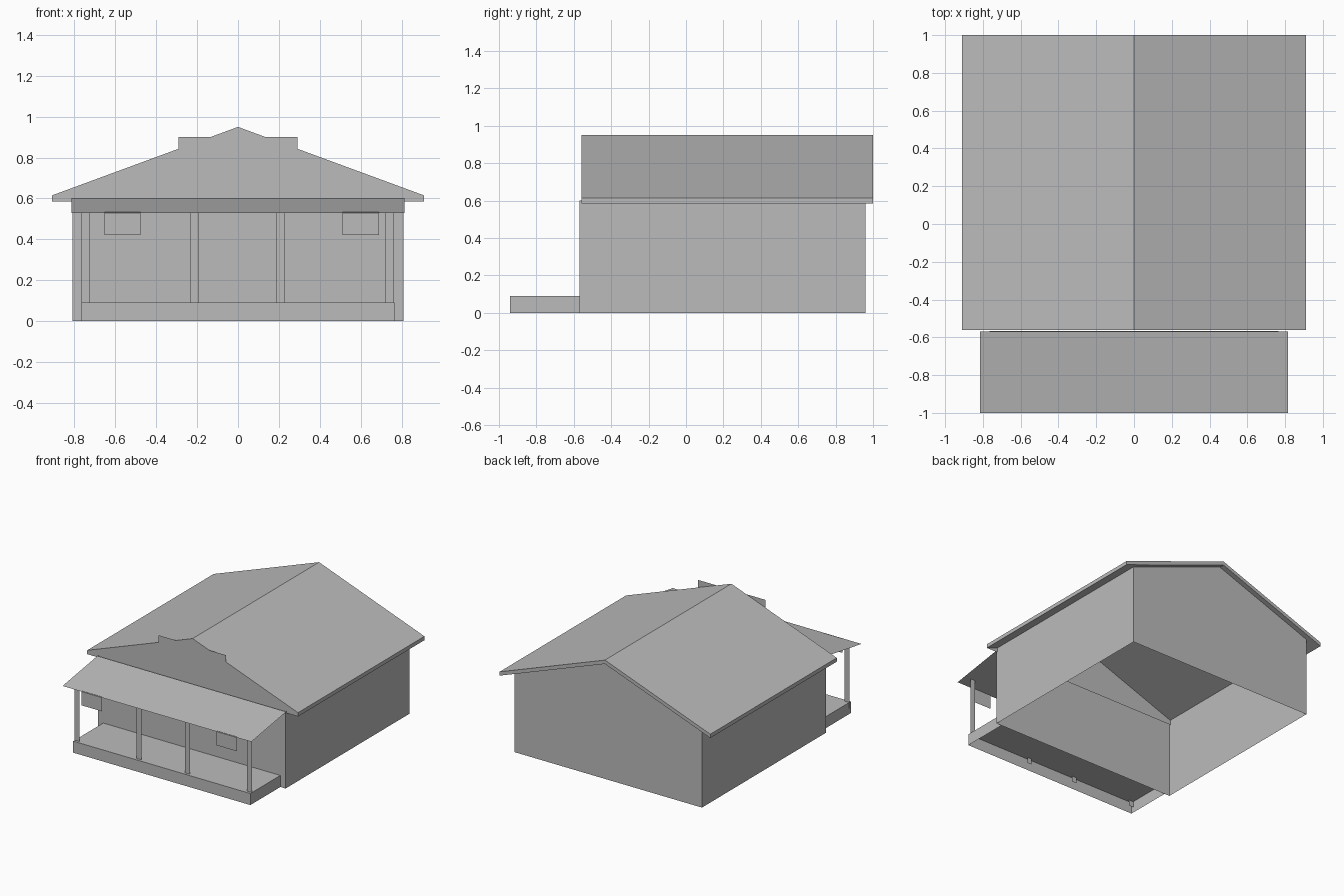
import bpy

cube = bpy.data.objects.get("Cube")
if cube:
    bpy.data.objects.remove(cube, do_unlink=True)

grey = bpy.data.materials.new("plain_grey")
grey.use_nodes = True
COLOUR = (0.5, 0.5, 0.5, 1)
grey.diffuse_color = COLOUR
grey.node_tree.nodes["Principled BSDF"].inputs["Base Color"].default_value = COLOUR


def make(name, verts, faces):
    mesh = bpy.data.meshes.new(name)
    mesh.from_pydata(verts, [], faces)
    mesh.materials.append(grey)
    obj = bpy.data.objects.new(name, mesh)
    bpy.context.collection.objects.link(obj)
    return obj


def panel(name, outline, y):
    """Flat upright sheet facing the front, from an (x, z) outline."""
    return make(name, [(x, y, z) for x, z in outline], [range(len(outline))])


def rect(x0, x1, z0, z1):
    return [(x0, z0), (x1, z0), (x1, z1), (x0, z1)]


def extrude(name, outline, y0, y1, caps=True, skip=()):
    """Sweep an (x, z) outline along y; skip leaves out numbered sides."""
    n = len(outline)
    verts = [(x, y, z) for y in (y0, y1) for x, z in outline]
    faces = [(i, i + n, (i + 1) % n + n, (i + 1) % n)
             for i in range(n) if i not in skip]
    if caps:
        faces += [range(n), range(2 * n - 1, n - 1, -1)]
    return make(name, verts, faces)


WALL_X, WALL_TOP = 0.81, 0.6
FRONT, BACK = -0.57, 0.96
ROOF_X, ROOF_FRONT, ROOF_BACK = 0.91, -0.56, 1.0
RIDGE, EAVE, THICK = 0.95, 0.615, 0.03
under_z = RIDGE - THICK - (RIDGE - EAVE) * WALL_X / ROOF_X

# House walls, open underneath
for name, x in (("left_wall", WALL_X), ("right_wall", -WALL_X)):
    make(name, [(x, FRONT, 0), (x, BACK, 0), (x, BACK, under_z),
                (x, ROOF_FRONT, under_z), (x, ROOF_FRONT, WALL_TOP), (x, FRONT, WALL_TOP)],
         [range(6)])
panel("front_wall", rect(-WALL_X, WALL_X, 0, WALL_TOP), FRONT)
panel("back_wall", [(WALL_X, 0), (-WALL_X, 0), (-WALL_X, under_z),
                    (0, RIDGE - THICK), (WALL_X, under_z)], BACK)

# Main gabled roof, a bent slab with a closed front gable
low = EAVE - THICK
extrude("main_roof", [(-ROOF_X, low), (0, RIDGE - THICK), (ROOF_X, low),
                      (ROOF_X, EAVE), (0, RIDGE), (-ROOF_X, EAVE)],
        ROOF_FRONT, ROOF_BACK, caps=False)
# Slab end at the back, one strip per slope
for side, name in ((1, "left_bargeboard"), (-1, "right_bargeboard")):
    panel(name, [(side * ROOF_X, low), (0, RIDGE - THICK), (0, RIDGE),
                 (side * ROOF_X, EAVE)][::-side], ROOF_BACK)
panel("front_gable", [(-ROOF_X, low), (ROOF_X, low), (ROOF_X, EAVE),
                      (0, RIDGE), (-ROOF_X, EAVE)], ROOF_FRONT)
panel("parapet", rect(-0.29, 0.29, WALL_TOP, 0.9), ROOF_FRONT - 0.005)

# Porch floor, open underneath
extrude("porch_floor", rect(-0.765, 0.765, 0, 0.09), -0.94, FRONT + 0.003, skip=(0,))

# Porch roof, a single sloping sheet
make("porch_roof", [(-0.815, -1, 0.53), (0.815, -1, 0.53),
                    (0.815, FRONT, WALL_TOP), (-0.815, FRONT, WALL_TOP)], [range(4)])

# Flat porch posts and hanging signs
for i, x in enumerate((-0.745, -0.212, 0.208, 0.742)):
    panel(f"porch_post_{i + 1}", rect(x - 0.021, x + 0.021, 0.045, 0.543), -0.92)
for name, x in (("right_hanging_sign", -0.565), ("left_hanging_sign", 0.6)):
    panel(name, rect(x - 0.089, x + 0.089, 0.42, 0.533), -0.995)
